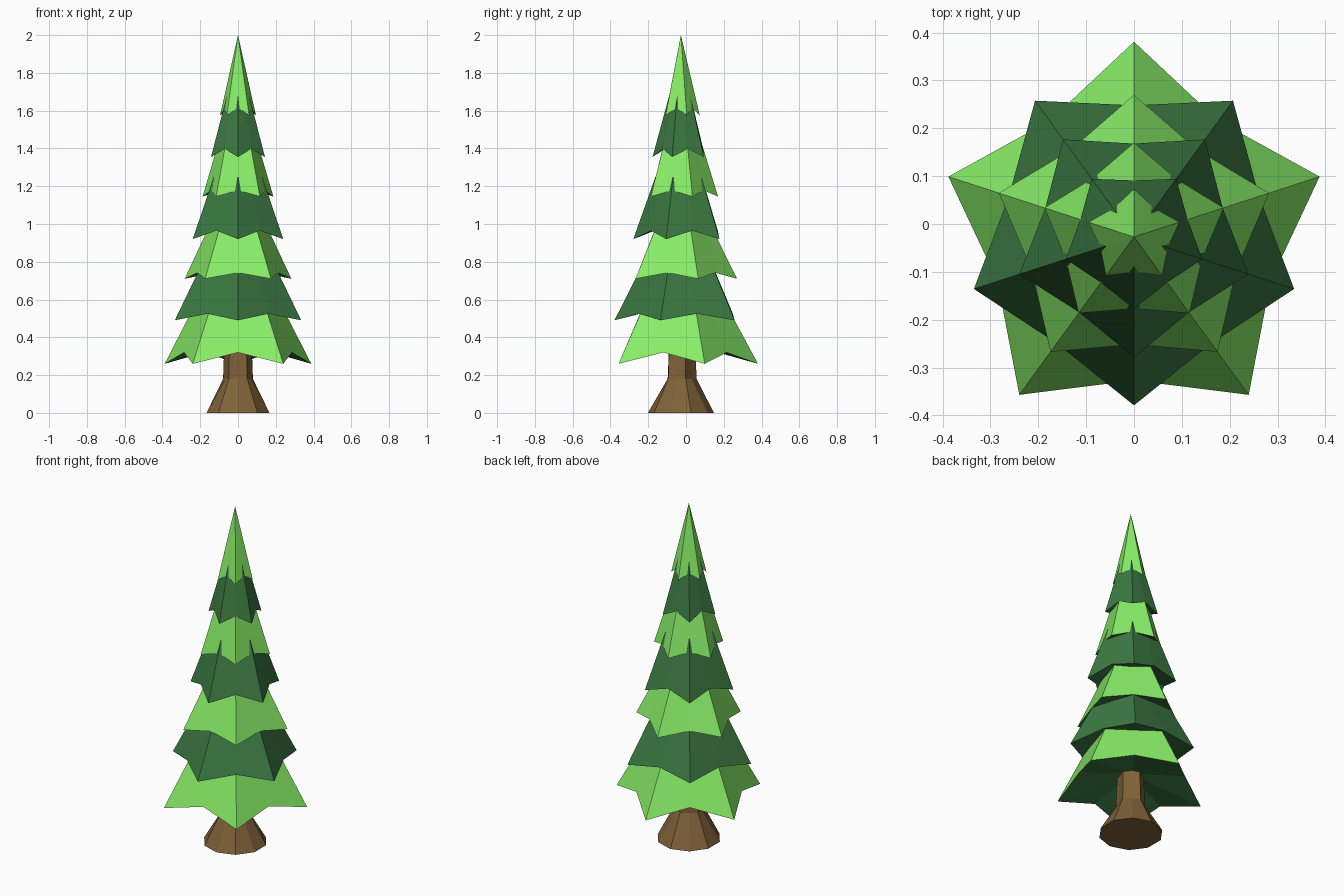
import bpy, bmesh
from math import sin, cos, radians

if "Cube" in bpy.data.objects:
    bpy.data.objects.remove(bpy.data.objects["Cube"])

CY = -0.027  # tree axis in y


def material(name, rgb):
    m = bpy.data.materials.new(name)
    m.diffuse_color = (*rgb, 1)
    m.use_nodes = True
    m.node_tree.nodes["Principled BSDF"].inputs["Base Color"].default_value = m.diffuse_color
    return m


LIGHT = material("light_green", (0.25, 0.85, 0.14))
DARK = material("dark_green", (0.045, 0.19, 0.055))
BARK = material("bark", (0.21, 0.12, 0.04))


def ring(bm, start, r_tip, z_tip, r_val, z_val):
    """Ten points alternating between branch tips and valleys."""
    pts = []
    for i in range(10):
        a = radians(start + 36 * i)
        r, z = ((r_tip, z_tip), (r_val, z_val))[i % 2]
        pts.append(bm.verts.new((r * cos(a), CY + r * sin(a), z)))
    return pts


def bridge(bm, a, b):
    for i in range(10):
        j = (i + 1) % 10
        bm.faces.new((a[i], a[j], b[j], b[i]))


def fan(bm, pts, z, mat=0):
    c = bm.verts.new((0, CY, z))
    for i in range(10):
        bm.faces.new((pts[i], pts[(i + 1) % 10], c)).material_index = mat


def finish(bm, name, mats):
    bmesh.ops.recalc_face_normals(bm, faces=bm.faces)
    me = bpy.data.meshes.new(name)
    bm.to_mesh(me)
    bm.free()
    for m in mats:
        me.materials.append(m)
    bpy.context.collection.objects.link(bpy.data.objects.new(name, me))


# Trunk: flared ten-sided foot, grooved stem
bm = bmesh.new()
foot = ring(bm, 90, 0.175, 0, 0.175, 0)
neck = ring(bm, 90, 0.083, 0.18, 0.07, 0.18)
top = ring(bm, 90, 0.075, 0.40, 0.055, 0.40)
bridge(bm, foot, neck)
bridge(bm, neck, top)
bm.faces.new(foot)
bm.faces.new(top)
finish(bm, "trunk", [BARK])

# Foliage tiers: tip radius, tip z, valley radius, valley z, top radius, top z
tiers = [
    (0.408, 0.26, 0.300, 0.320, 0.225, 0.60),
    (0.352, 0.49, 0.275, 0.525, 0.185, 0.82),
    (0.297, 0.71, 0.225, 0.742, 0.140, 1.03),
    (0.252, 0.92, 0.195, 0.965, 0.135, 1.25),
    (0.197, 1.145, 0.150, 1.178, 0.100, 1.46),
    (0.150, 1.355, 0.118, 1.397, 0.062, 1.68),
    (0.100, 1.575, 0.074, 1.615, 0, 2.0),
]
for k, (rt, zt, rv, zv, r_top, z_top) in enumerate(tiers):
    bm = bmesh.new()
    start = 90 if k % 2 == 0 else -90
    skirt = ring(bm, start, rt, zt, rv, zv)
    if r_top:
        upper = ring(bm, start, r_top, z_top, r_top * 0.82, z_top)
        bridge(bm, skirt, upper)
        bm.faces.new(upper)
    else:
        fan(bm, skirt, z_top)
    fan(bm, skirt, zv + 0.055, 1)  # dark underside
    finish(bm, f"foliage_tier_{k + 1}", [LIGHT if k % 2 == 0 else DARK, DARK])
